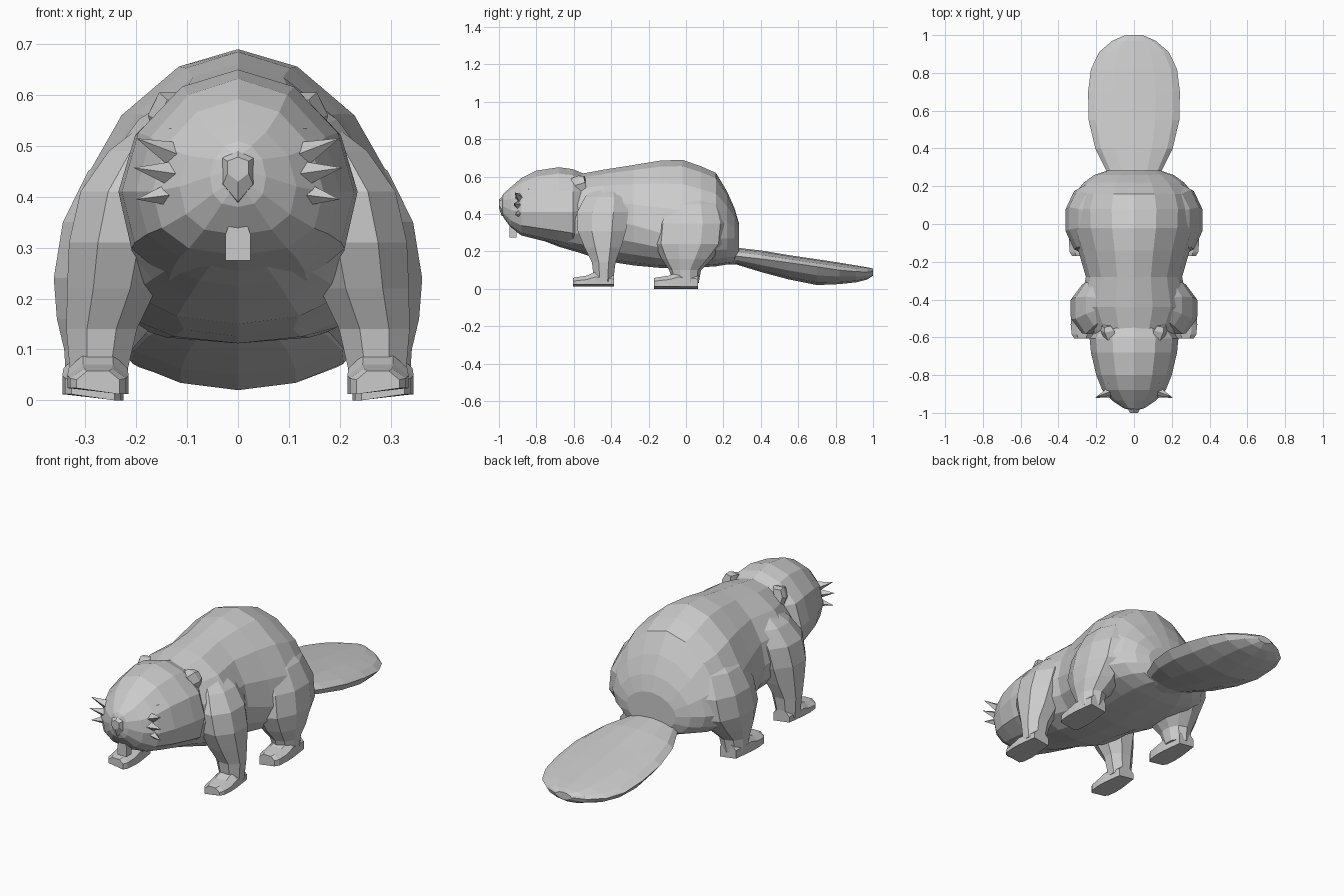
import bpy, bmesh
from math import sin, cos, pi
from mathutils import Vector

if "Cube" in bpy.data.objects:
    bpy.data.objects.remove(bpy.data.objects["Cube"])


def power(v, p):
    return (abs(v) ** p) * (1 if v >= 0 else -1)


def finish(name, bm, mirror=False):
    bmesh.ops.recalc_face_normals(bm, faces=bm.faces)
    mesh = bpy.data.meshes.new(name)
    bm.to_mesh(mesh)
    bm.free()
    ob = bpy.data.objects.new(name, mesh)
    bpy.context.collection.objects.link(ob)
    if mirror:
        mod = ob.modifiers.new("Mirror", 'MIRROR')
        mod.use_mirror_merge = False
    return ob


def loft(name, rings, mirror=False):
    """Skin a list of equal-length point rings and cap both ends."""
    bm = bmesh.new()
    rows = [[bm.verts.new(p) for p in ring] for ring in rings]
    n = len(rows[0])
    for a, b in zip(rows, rows[1:]):
        for i in range(n):
            j = (i + 1) % n
            bm.faces.new((a[i], a[j], b[j], b[i]))
    bm.faces.new(rows[0])
    bm.faces.new(rows[-1])
    return finish(name, bm, mirror)


def upright(y, mid, w, top, bot, n=16, pt=1.1, pb=0.9):
    """Cross-section facing along y, with separate roundness above and below."""
    pts = []
    for i in range(n):
        a = 2 * pi * i / n + pi / 2
        c, s = cos(a), sin(a)
        if abs(c) < 1e-6:
            c = 0
        p, h = (pt, top - mid) if s >= 0 else (pb, mid - bot)
        pts.append((w * power(c, p), y, mid + h * power(s, p)))
    return pts


def level(z, xc, yc, rx, ry, n=8):
    """Horizontal cross-section for limbs."""
    return [(xc + rx * cos(2 * pi * (i + .5) / n), yc + ry * sin(2 * pi * (i + .5) / n), z)
            for i in range(n)]


def spike(name, root, tip, r):
    root, tip = Vector(root), Vector(tip)
    d = tip - root
    bm = bmesh.new()
    bmesh.ops.create_cone(bm, cap_ends=True, segments=4, radius1=r, radius2=0, depth=d.length)
    rot = d.to_track_quat('Z', 'Y').to_matrix()
    for v in bm.verts:
        v.co = rot @ v.co + (root + tip) / 2
    finish(name, bm, True)


# Torso: y, widest height, half width, top, bottom
loft("body", [upright(*s) for s in [
    (-.82, .33, .10, .42, .28), (-.68, .36, .18, .56, .225), (-.56, .37, .23, .615, .19),
    (-.44, .37, .285, .637, .15), (-.28, .34, .255, .662, .125), (-.14, .30, .295, .685, .112),
    (-.02, .28, .335, .69, .112), (.08, .27, .34, .655, .115), (.16, .27, .315, .62, .12),
    (.22, .27, .265, .52, .13), (.26, .27, .21, .43, .135), (.283, .26, .14, .35, .17)]])

# Head with blunt muzzle
loft("head", [upright(*s, n=12, pt=1.05, pb=.8) for s in [
    (-.50, .42, .15, .60, .24), (-.57, .42, .205, .625, .215), (-.605, .41, .235, .640, .215),
    (-.68, .41, .228, .650, .235), (-.80, .41, .20, .632, .265), (-.88, .41, .168, .592, .285),
    (-.935, .42, .115, .545, .325), (-.975, .44, .055, .51, .38), (-.985, .45, .02, .49, .41)]])

# Nose
loft("nose", [upright(*s, n=6, pt=1, pb=1) for s in [
    (-.95, .46, .04, .505, .38), (-.985, .46, .034, .49, .39), (-1.0, .462, .024, .478, .43)]])

# Front teeth
loft("front_teeth", [
    [(x, y, z) for x, y in ((-w, -.945), (w, -.945), (w, -.905), (-w, -.905))]
    for z, w in ((.36, .012), (.325, .025), (.275, .025))])

# Tail paddle: y, edge height, half width, top, bottom
loft("tail", [upright(*s, n=12, pt=1.1, pb=1.1) for s in [
    (.18, .18, .10, .225, .13), (.27, .175, .14, .220, .13), (.40, .16, .205, .205, .09),
    (.55, .14, .24, .18, .05), (.70, .118, .243, .158, .02), (.82, .10, .228, .14, .025),
    (.91, .092, .185, .125, .035), (.97, .09, .115, .115, .05), (1.0, .092, .045, .108, .07)]])

# Front legs: height, centre x, centre y, radius x, radius y
loft("front_leg", [level(*s) for s in [
    (.55, .13, -.42, .05, .07), (.49, .18, -.43, .08, .12), (.41, .217, -.445, .10, .148),
    (.31, .235, -.45, .105, .14), (.22, .248, -.445, .095, .105), (.14, .268, -.44, .075, .068),
    (.04, .275, -.44, .058, .055)]], mirror=True)

# Hind legs with broad thighs
loft("hind_leg", [level(*s, n=10) for s in [
    (.54, .13, .03, .07, .09), (.45, .19, .03, .11, .16), (.35, .23, .03, .12, .19),
    (.24, .245, .02, .123, .19), (.16, .256, .005, .105, .135), (.10, .275, -.005, .07, .085),
    (.03, .28, .0, .06, .068)]], mirror=True)


def paw(name, x, back, front, ground):
    mid = back + (front - back) * .45
    rows = [(back, .045, .075), (mid, .058, .09), (mid + (front - mid) * .4, .06, .07),
            (front + .02, .055, .062), (front, .042, .058)]
    loft(name, [[(x - w, y, ground), (x + w, y, ground + .012), (x + w, y, h * .7),
                 (x + w * .5, y, h), (x - w * .5, y, h), (x - w, y, h * .7)]
                for y, w, h in rows], mirror=True)


paw("front_paw", .275, -.385, -.605, .012)
paw("hind_paw", .285, .065, -.17, 0)

# Ears
loft("ear", [[(xc + dx * k, yc + dy * k, zc + dz * k) for dx, dy, dz in
              ((-.04, 0, .045), (.01, -.01, .045), (.032, 0, 0), (.02, .01, -.045), (-.03, .01, -.045))]
             for xc, yc, zc, k in ((.13, -.605, .55, .9), (.145, -.565, .56, 1.0), (.15, -.54, .57, .7))],
     mirror=True)

# Whisker tufts on the muzzle
for root, tip in [((.095, -.875, .47), (.20, -.915, .515)),
                  ((.095, -.885, .44), (.205, -.92, .457)),
                  ((.095, -.875, .41), (.20, -.915, .395))]:
    spike("whisker_tuft", root, tip, .036)

# Eyes
bm = bmesh.new()
bmesh.ops.create_icosphere(bm, subdivisions=1, radius=.02)
bmesh.ops.translate(bm, verts=bm.verts, vec=(.118, -.84, .525))
finish("eye", bm, mirror=True)
